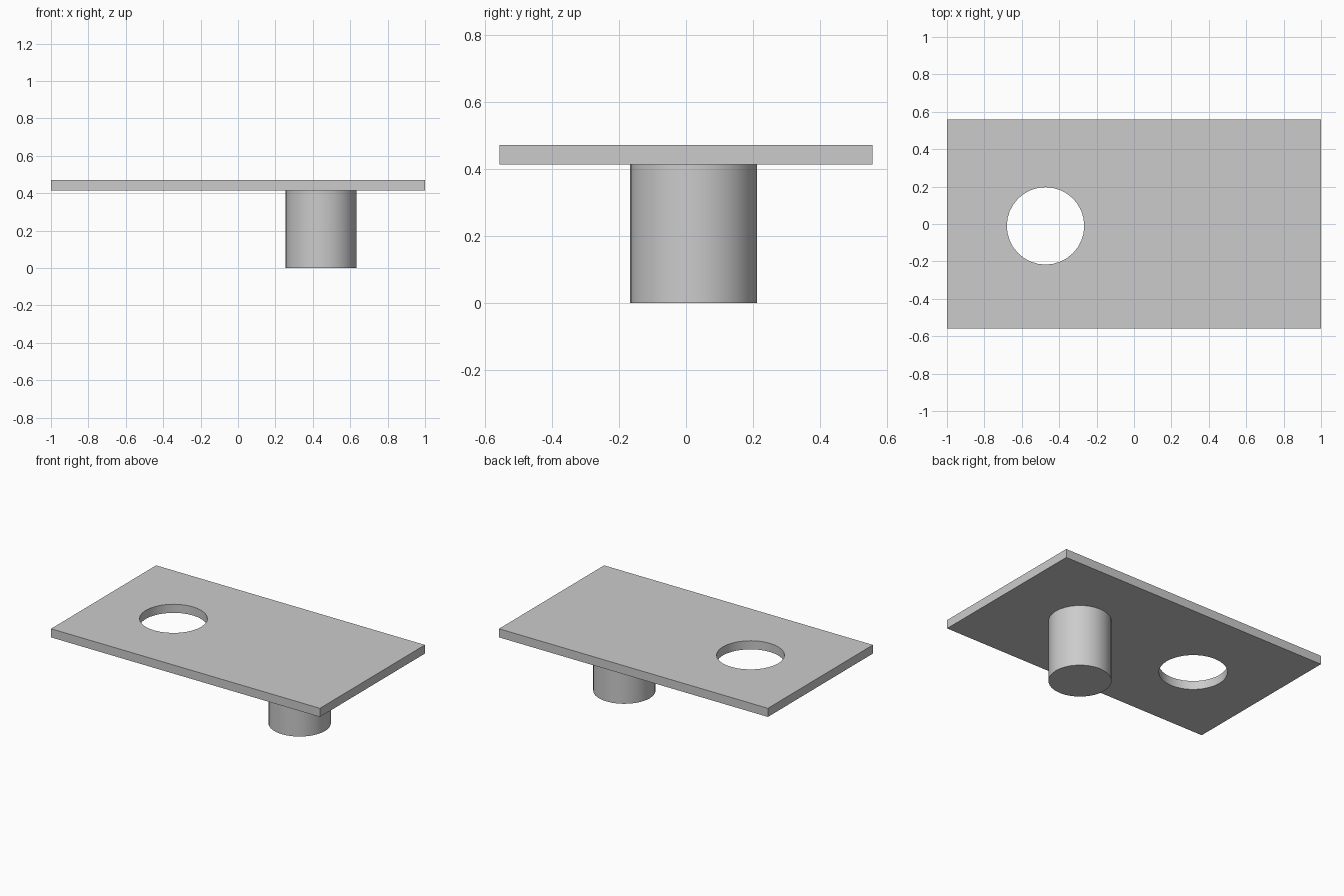
import bpy
import math

cube = bpy.data.objects.get("Cube")
if cube:
    bpy.data.objects.remove(cube, do_unlink=True)

PLATE_BOTTOM, PLATE_TOP = 0.414, 0.472

# Single grey finish
grey = bpy.data.materials.new("plain grey")
grey.use_nodes = True
colour = (0.6, 0.6, 0.6, 1)
grey.diffuse_color = colour
grey.node_tree.nodes["Principled BSDF"].inputs["Base Color"].default_value = colour


def cylinder(name, x, y, radius, bottom, top):
    bpy.ops.mesh.primitive_cylinder_add(
        vertices=32, radius=radius, depth=top - bottom,
        location=(x, y, (bottom + top) / 2))
    obj = bpy.context.object
    obj.name = name
    obj.data.materials.append(grey)
    return obj


def smooth(obj):
    bpy.ops.object.select_all(action="DESELECT")
    obj.select_set(True)
    bpy.context.view_layer.objects.active = obj
    bpy.ops.object.shade_smooth_by_angle(angle=math.radians(30))


# Flat rectangular plate
bpy.ops.mesh.primitive_cube_add(size=1, location=(0, 0, (PLATE_BOTTOM + PLATE_TOP) / 2))
plate = bpy.context.object
plate.name = "plate"
plate.scale = (2, 1.116, PLATE_TOP - PLATE_BOTTOM)
bpy.ops.object.transform_apply(location=False, rotation=False, scale=True)
plate.data.materials.append(grey)

# Round through hole
cutter = cylinder("hole_cutter", -0.473, -0.01, 0.207, PLATE_BOTTOM - 0.1, PLATE_TOP + 0.1)
cut = plate.modifiers.new("hole", "BOOLEAN")
cut.operation = "DIFFERENCE"
cut.solver = "EXACT"
cut.object = cutter
bpy.ops.object.select_all(action="DESELECT")
plate.select_set(True)
bpy.context.view_layer.objects.active = plate
bpy.ops.object.modifier_apply(modifier=cut.name)
bpy.data.objects.remove(cutter, do_unlink=True)
smooth(plate)

# Peg below the plate
peg = cylinder("peg", 0.443, 0.022, 0.19, 0, PLATE_BOTTOM)
smooth(peg)
